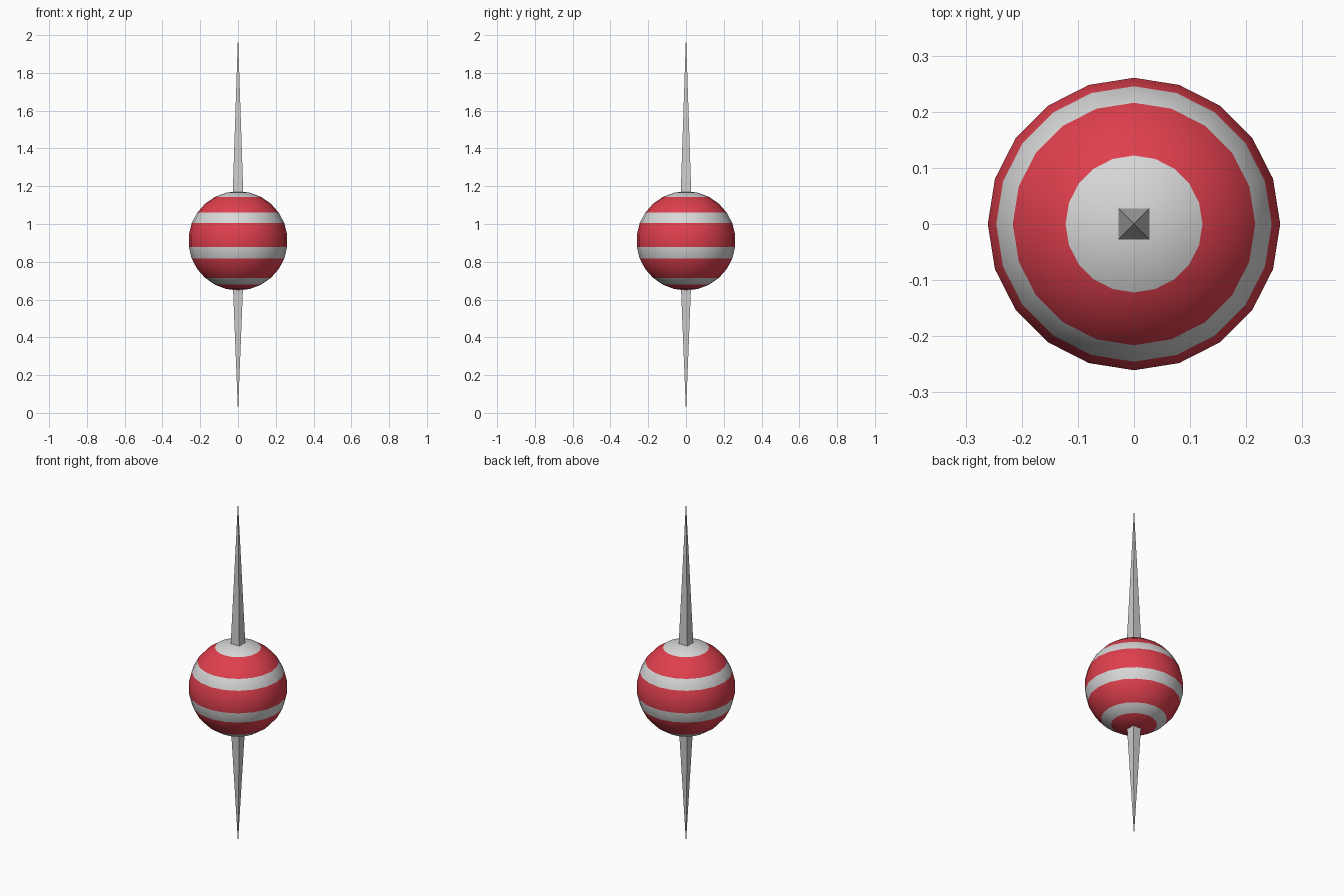
import bpy, bmesh, math
from mathutils import Matrix

if "Cube" in bpy.data.objects:
    bpy.data.objects.remove(bpy.data.objects["Cube"])

CENTER, RADIUS = 0.911, 0.2625
SEGMENTS, RINGS = 20, 13


def material(name, rgb):
    m = bpy.data.materials.new(name)
    m.diffuse_color = (*rgb, 1)
    m.use_nodes = True
    m.node_tree.nodes["Principled BSDF"].inputs["Base Color"].default_value = m.diffuse_color
    return m


red = material("red paint", (0.74, 0.05, 0.075))
white = material("white paint", (0.68, 0.68, 0.68))
metal = material("pale grey", (0.61, 0.61, 0.61))


def add_object(name, bm, mats):
    mesh = bpy.data.meshes.new(name)
    bm.to_mesh(mesh)
    bm.free()
    for m in mats:
        mesh.materials.append(m)
    ob = bpy.data.objects.new(name, mesh)
    bpy.context.collection.objects.link(ob)
    return ob


# Striped ball: each latitude ring, counted from the top, is red or white
white_rings = {0, 1, 4, 7, 10}
bm = bmesh.new()
bmesh.ops.create_uvsphere(bm, u_segments=SEGMENTS, v_segments=RINGS, radius=RADIUS)
for f in bm.faces:
    f.smooth = True
    z = f.calc_center_median().z
    ring = int(math.acos(max(-1, min(1, z / RADIUS))) / math.pi * RINGS)
    f.material_index = 1 if ring in white_rings else 0
ball = add_object("striped_ball", bm, [red, white])
ball.location.z = CENTER


# Four-sided spikes running from the ball's middle to each tip
def spike(name, length, up):
    bm = bmesh.new()
    bmesh.ops.create_cone(bm, cap_ends=False, segments=4, radius1=0.0363 * math.sqrt(2),
                          radius2=0, depth=length)
    bmesh.ops.remove_doubles(bm, verts=bm.verts, dist=1e-5)
    # Turn the flat sides to face the axes
    corner = min(bm.verts, key=lambda v: v.co.z).co
    turn = math.pi / 4 - math.atan2(corner.y, corner.x)
    bm.transform(Matrix.Translation((0, 0, length / 2)) @ Matrix.Rotation(turn, 4, 'Z'))
    if not up:
        bm.transform(Matrix.Rotation(math.pi, 4, 'X'))
    bmesh.ops.recalc_face_normals(bm, faces=bm.faces)
    # Open pyramid: make sure the sides face outward
    for f in bm.faces:
        c = f.calc_center_median()
        if f.normal.x * c.x + f.normal.y * c.y < 0:
            f.normal_flip()
    add_object(name, bm, [metal]).location.z = CENTER


spike("top_spike", 2 - CENTER, True)
spike("bottom_spike", CENTER, False)
